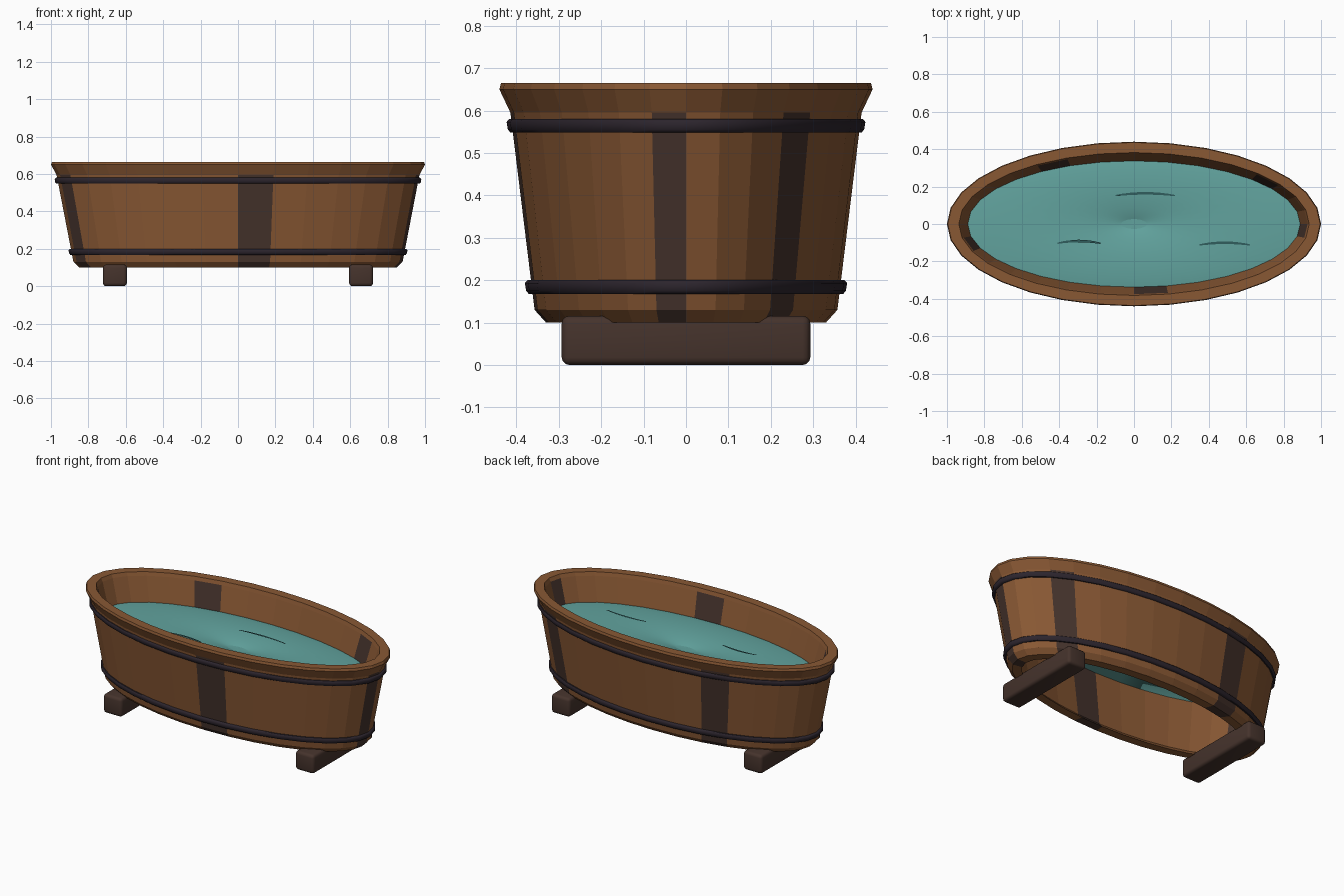
import bpy, bmesh, math

cube = bpy.data.objects.get("Cube")
if cube:
    bpy.data.objects.remove(cube, do_unlink=True)

SIDES = 32


def material(name, color):
    m = bpy.data.materials.new(name)
    m.use_nodes = True
    m.diffuse_color = (*color, 1)
    bsdf = m.node_tree.nodes["Principled BSDF"]
    bsdf.inputs["Base Color"].default_value = (*color, 1)
    bsdf.inputs["Roughness"].default_value = 0.8
    return m


wood = material("warm brown wood", (0.25, 0.098, 0.034))
dark_wood = material("dark brown wood", (0.06, 0.033, 0.025))
iron = material("blackened iron", (0.025, 0.018, 0.026))
water = material("teal water", (0.122, 0.37, 0.345))
ripple_teal = material("deep teal", (0.03, 0.11, 0.11))


def make_object(name, bm, mats, smooth=None):
    bmesh.ops.recalc_face_normals(bm, faces=bm.faces)
    mesh = bpy.data.meshes.new(name)
    bm.to_mesh(mesh)
    bm.free()
    for m in mats:
        mesh.materials.append(m)
    ob = bpy.data.objects.new(name, mesh)
    bpy.context.collection.objects.link(ob)
    if smooth:
        bpy.ops.object.select_all(action="DESELECT")
        ob.select_set(True)
        bpy.context.view_layer.objects.active = ob
        bpy.ops.object.shade_smooth_by_angle(angle=math.radians(smooth))
    return ob


def oval_loft(rings, stave_rule=None):
    """Skin a closed loop of oval rings given as (height, half length, half width)."""
    bm = bmesh.new()
    loops = []
    for z, a, b in rings:
        angles = [2 * math.pi * i / SIDES for i in range(SIDES)]
        loops.append([bm.verts.new((a * math.cos(t), b * math.sin(t), z)) for t in angles])
    for lower, upper in zip(loops, loops[1:] + loops[:1]):
        for i in range(SIDES):
            j = (i + 1) % SIDES
            f = bm.faces.new((lower[i], lower[j], upper[j], upper[i]))
            if stave_rule and stave_rule(i, f):
                f.material_index = 1
    return bm


# Open-bottomed tub wall; every seventh stave is dark below the flared rim
tub_profile = [
    (0.10, 0.85, 0.33), (0.13, 0.88, 0.357), (0.595, 0.97, 0.414),
    (0.65, 1.0, 0.44), (0.665, 0.995, 0.436),
    (0.665, 0.937, 0.382), (0.643, 0.928, 0.375), (0.50, 0.89, 0.338),
    (0.13, 0.825, 0.302), (0.10, 0.79, 0.275),
]


def is_dark_stave(i, face):
    heights = [v.co.z for v in face.verts]
    return i % 7 == 3 and max(heights) < 0.648


make_object("tub_wall", oval_loft(tub_profile, is_dark_stave), [wood, dark_wood])


# Iron hoops with a rounded cross-section
def hoop(name, z, a, b):
    section = [(-0.016, -0.025), (-0.016, -0.006), (-0.009, 0), (0.009, 0.003),
               (0.016, -0.003), (0.016, -0.022)]
    make_object(name, oval_loft([(z + h, a + out, b + out) for h, out in section]), [iron], 50)


hoop("upper_hoop", 0.564, 0.977, 0.42)
hoop("lower_hoop", 0.184, 0.903, 0.377)

# Thin body of water, with a dimple in the middle of its top
levels = [(0.002, 0.475), (0.99, 0.475), (1, 0.495), (0.85, 0.503), (0.5, 0.502),
          (0.25, 0.492), (0.1, 0.478), (0.002, 0.465)]
bm = oval_loft([(z, 0.892 * r, 0.339 * r) for r, z in levels])
make_object("water_surface", bm, [water], 80)


# Thin curved ripples lying on the water
def ripple(name, x, y, length):
    bm = bmesh.new()
    rows = []
    for i in range(9):
        t = i / 4 - 1
        width = 0.007 * (1 - 0.5 * t * t)
        mid = y + 0.012 * (1 - t * t)
        rows.append([bm.verts.new((x + t * length / 2, mid + s * width, 0.508)) for s in (-1, 1)])
    for p, q in zip(rows, rows[1:]):
        bm.faces.new((p[0], q[0], q[1], p[1]))
    make_object(name, bm, [ripple_teal])


ripple("back_ripple", 0.06, 0.152, 0.32)
ripple("front_right_ripple", -0.295, -0.103, 0.23)
ripple("front_left_ripple", 0.485, -0.112, 0.27)

# Pair of bevelled support beams
for side, x in (("left", 0.658), ("right", -0.658)):
    bm = bmesh.new()
    bmesh.ops.create_cube(bm, size=1)
    for v in bm.verts:
        v.co = (x + v.co.x * 0.128, v.co.y * 0.586, 0.058 + v.co.z * 0.116)
    bmesh.ops.bevel(bm, geom=bm.edges[:], offset=0.018, segments=3, profile=0.5, affect="EDGES")
    make_object(side + "_support_beam", bm, [dark_wood], 40)
